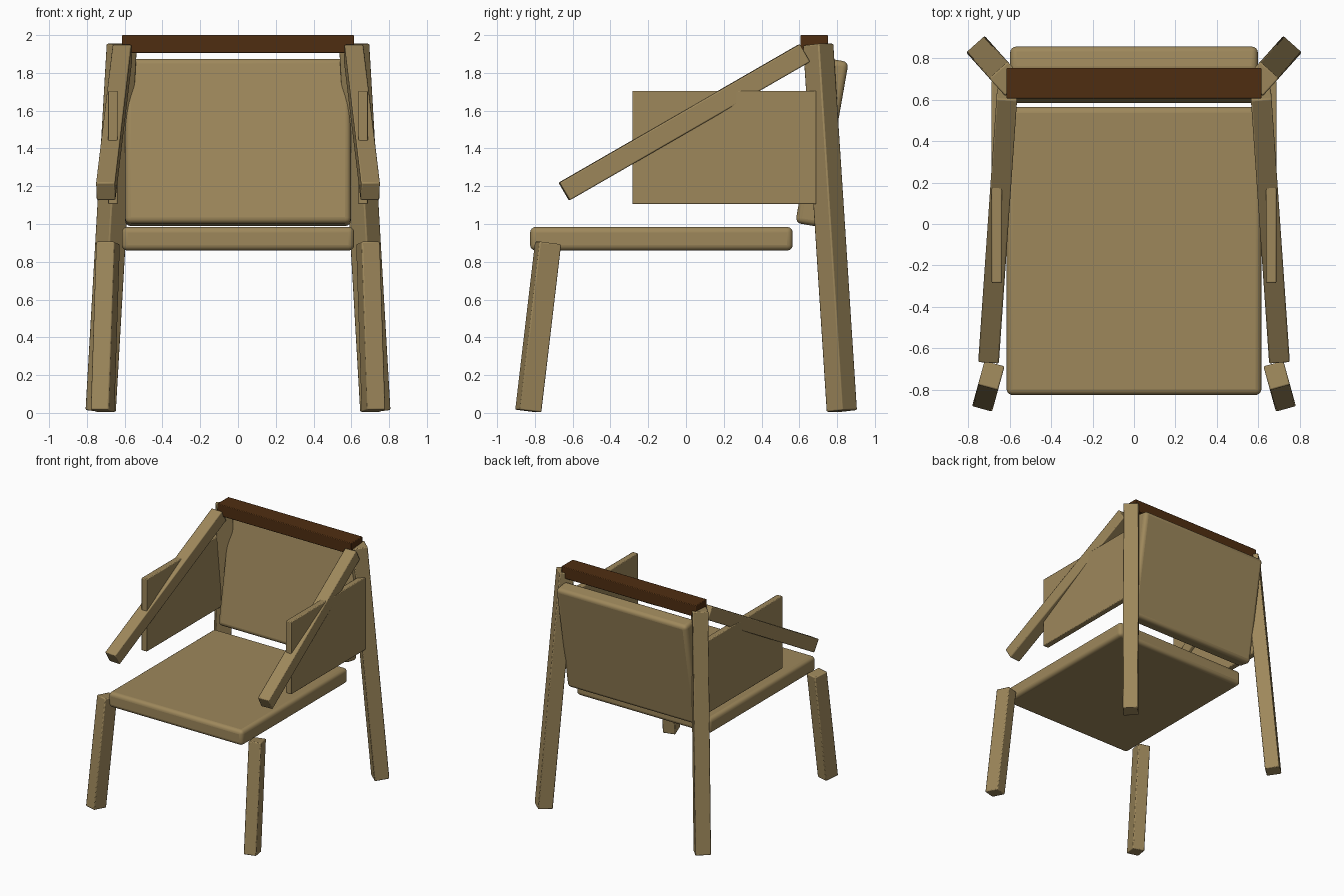
import bpy
import math
from mathutils import Vector, Matrix

cube = bpy.data.objects.get("Cube")
if cube:
    bpy.data.objects.remove(cube, do_unlink=True)


def make_material(name, rgb):
    mat = bpy.data.materials.new(name)
    mat.use_nodes = True
    mat.diffuse_color = (*rgb, 1)
    mat.node_tree.nodes["Principled BSDF"].inputs["Base Color"].default_value = (*rgb, 1)
    return mat


light_wood = make_material("light wood", (0.34, 0.245, 0.105))
dark_wood = make_material("dark wood", (0.078, 0.027, 0.0055))


def board(name, size, matrix, mat, bevel, segments=2):
    """Box with rounded edges, placed by a matrix."""
    bpy.ops.mesh.primitive_cube_add(size=1)
    obj = bpy.context.object
    obj.name = name
    obj.data.transform(Matrix.Diagonal((*size, 1)))
    obj.matrix_world = matrix
    obj.data.materials.append(mat)
    mod = obj.modifiers.new("rounded edges", "BEVEL")
    mod.width = bevel
    mod.segments = segments
    bpy.ops.object.shade_smooth_by_angle(angle=math.radians(40))
    return obj


def beam(name, start, end, width, depth):
    """Straight beam between two points, its width kept level."""
    start, end = Vector(start), Vector(end)
    axis = (end - start).normalized()
    side = axis.cross(Vector((0, 0, 1))).normalized()
    other = axis.cross(side)
    rot = Matrix((side, other, axis)).transposed().to_4x4()
    return board(name, (width, depth, (end - start).length),
                 Matrix.Translation((start + end) / 2) @ rot, light_wood, 0.007)


# Seat, reclined back and dark top rail
board("seat", (1.23, 1.39, 0.125), Matrix.Translation((0, -0.13, 0.922)), light_wood, 0.03, 4)
tilt = Matrix.Rotation(math.radians(-10), 4, "X")
board("backrest", (1.195, 0.13, 0.887), Matrix.Translation((0, 0.72, 1.432)) @ tilt,
      light_wood, 0.03, 4)
board("top_rail", (1.23, 0.147, 0.096), Matrix.Translation((0, 0.679, 1.952)), dark_wood, 0.005)

# Splayed legs, sloping arms and side panels on both sides
for side, s in (("left", 1), ("right", -1)):
    beam(side + "_rear_leg", (s * 0.727, 0.825, 0.01), (s * 0.615, 0.70, 1.95), 0.12, 0.115)
    beam(side + "_front_leg", (s * 0.717, -0.835, 0.01), (s * 0.688, -0.73, 0.9), 0.10, 0.12)
    beam(side + "_arm", (s * 0.70, -0.645, 1.172), (s * 0.612, 0.627, 1.905), 0.10, 0.108)
    board(side + "_side_panel", (0.05, 0.975, 0.6),
          Matrix.Translation((s * 0.662, 0.203, 1.405)), light_wood, 0.006)
